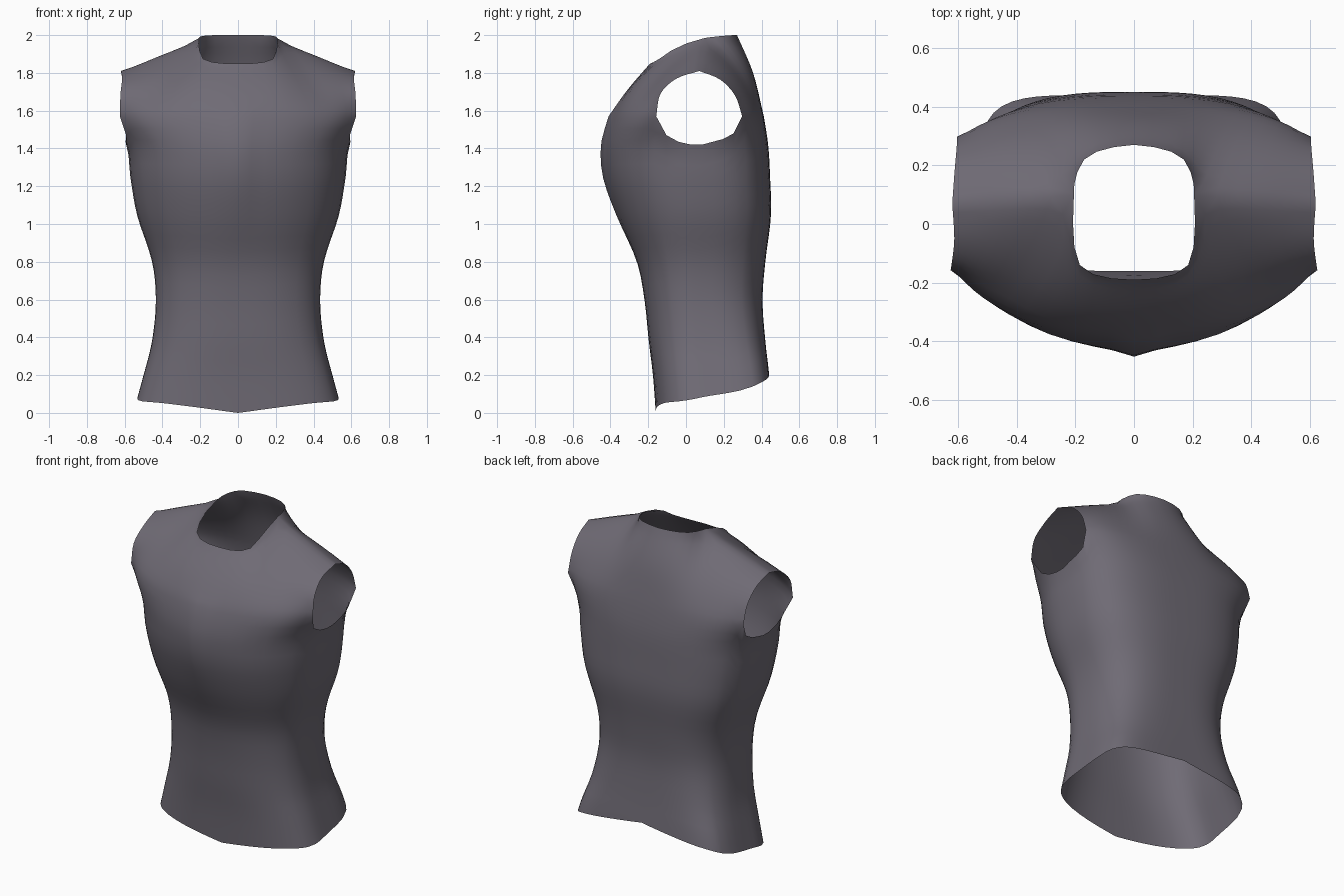
import bpy, bmesh, math
from mathutils import Vector

if "Cube" in bpy.data.objects:
    bpy.data.objects.remove(bpy.data.objects["Cube"])


def spline(keys, rows, t):
    """Smooth curve through rows of numbers placed at the given keys."""
    n = len(keys)
    i = max(k for k in range(n - 1) if k == 0 or keys[k] <= t)

    def slope(k):
        a, b = max(k - 1, 0), min(k + 1, n - 1)
        return [(q - p) / (keys[b] - keys[a]) for p, q in zip(rows[a], rows[b])]
    h = keys[i + 1] - keys[i]
    s = (t - keys[i]) / h
    return [(2*s**3 - 3*s*s + 1) * p + (s**3 - 2*s*s + s) * h * m
            + (3*s*s - 2*s**3) * q + (s**3 - s*s) * h * k
            for p, q, m, k in zip(rows[i], rows[i + 1], slope(i), slope(i + 1))]


def path(points, count):
    """Evenly keyed samples along a smooth path."""
    keys = [i / (len(points) - 1) for i in range(len(points))]
    return [Vector(spline(keys, points, i / count)) for i in range(count + 1)]


# Body profile by height: half width, front y, back y, front and back squareness
HEIGHTS = [0, 0.2, 0.38, 0.6, 0.8, 1.05, 1.25, 1.42, 1.57]
PROFILE = [(.555, -.16, .45, 2.8, 6), (.50, -.175, .44, 2.7, 5.5),
           (.455, -.197, .42, 2.5, 4), (.435, -.22, .405, 2.4, 3.2),
           (.455, -.26, .42, 2.3, 3), (.535, -.37, .45, 2.2, 3),
           (.57, -.44, .445, 2.2, 3), (.592, -.45, .435, 2.2, 3),
           (.68, -.41, .412, 2.3, 3.1)]


def section(deg, z):
    """Point on the body at an angle from front centre (0) to back centre (180)."""
    w, yf, yb, nf, nb = spline(HEIGHTS, PROFILE, z)
    ym = 0.05 if z > 0.6 else 0.05 + 0.05 * (0.6 - z) / 0.6
    s, c = math.sin(math.radians(deg)), math.cos(math.radians(deg))
    if deg in (0, 180):
        s = 0
    n = nf if c > 0 else nb
    r = (abs(c)**n + abs(s)**n) ** (-1 / n)
    x = w * s * r
    y = ym + c * r * ((yf - ym) if c > 0 else (ym - yb))
    if c > 0:  # soft ridge down the chest
        y += 0.03 * c * math.exp(-((z - 1.35) / 0.3)**2) * (1 - math.exp(-x / 0.07))
    return Vector((x, y, z))


bm = bmesh.new()


def grid(rows, flip=False):
    vs = [[bm.verts.new(p) for p in row] for row in rows]
    for a, b in zip(vs, vs[1:]):
        for i in range(len(a) - 1):
            f = [a[i], a[i + 1], b[i + 1], b[i]]
            bm.faces.new(f[::-1] if flip else f)


# Lower body: columns run from front centre, under the arm, to back centre
F, B, N = 63, 127.6, 12
front = [i * 7 for i in range(6)] + [42 + i * 3.5 for i in range(7)]
under = [F + (B - F) * i / 8 for i in range(1, 8)]
back = [B + i * (150 - B) / 6 for i in range(6)] + [150 + i * 5 for i in range(7)]
columns = front + under + back
armhole = [1.47, 1.435, 1.42, 1.42, 1.435, 1.45, 1.48]
tops = [1.57] * 13 + armhole + [1.57] * 13
hem = [spline([0, 40, 68, 90, 120, 140, 180],
              [(0,), (.05,), (.065,), (.085,), (.12,), (.175,), (.23,)], d)[0] for d in columns]
R = 24
grid([[section(d, a + (t - a) * j / R) for d, a, t in zip(columns, hem, tops)]
      for j in range(R + 1)])


# Upper panels: each fills the four edges body, centre line, armhole, neck + shoulder
def panel(bottom, centre, arm, top, flip):
    M = 12
    c, a = path(centre, M), path(arm, M)
    rows = []
    for j in range(M + 1):
        v, row = j / M, []
        for i in range(N + 1):
            u = i / N
            row.append(bottom[i] * (1 - v) + top[i] * v + c[j] * (1 - u) + a[j] * u
                       - (bottom[0] * (1 - u) + bottom[N] * u) * (1 - v)
                       - (top[0] * (1 - u) + top[N] * u) * v)
        rows.append(row)
    grid(rows, flip)


tip, corner = (.62, .07, 1.81), (.205, .1, 1.985)
shoulder = path([corner, (.41, .085, 1.903), tip], 6)
front_edge = [section(d, 1.57) for d in front]
back_edge = [section(d, 1.57) for d in reversed(back)]
front_neck = path([(0, -.19, 1.85), (.11, -.18, 1.853), (.185, -.14, 1.875),
                   (.207, -.04, 1.94), corner], 6)
back_neck = path([(0, .27, 2), (.1, .256, 2), (.17, .22, 1.998), (.2, .155, 1.992), corner], 6)
panel(front_edge, [front_edge[0], (0, -.31, 1.71), (0, -.19, 1.85)],
      [front_edge[N], (.622, -.135, 1.69), (.613, -.05, 1.77), tip],
      front_neck + shoulder[1:], False)
panel(back_edge, [back_edge[0], (0, .355, 1.8), (0, .27, 2)],
      [back_edge[N], (.605, .26, 1.68), (.612, .18, 1.765), tip],
      back_neck + shoulder[1:], True)

# Join the panels and relax the shoulder area
bmesh.ops.remove_doubles(bm, verts=bm.verts, dist=0.0005)
inner = [v for v in bm.verts if not v.is_boundary and v.co.z > 1.5]
for _ in range(4):
    bmesh.ops.smooth_vert(bm, verts=inner, factor=0.5,
                          use_axis_x=True, use_axis_y=True, use_axis_z=True)
for f in bm.faces:
    f.smooth = True

mesh = bpy.data.meshes.new("sleeveless_top")
bm.to_mesh(mesh)
bm.free()
top = bpy.data.objects.new("sleeveless_top", mesh)
bpy.context.collection.objects.link(top)
mirror = top.modifiers.new("mirror", 'MIRROR')
mirror.merge_threshold = 0.001

grey = bpy.data.materials.new("dark grey cloth")
grey.diffuse_color = (0.16, 0.147, 0.178, 1)
grey.use_nodes = True
grey.node_tree.nodes["Principled BSDF"].inputs["Base Color"].default_value = grey.diffuse_color
mesh.materials.append(grey)
